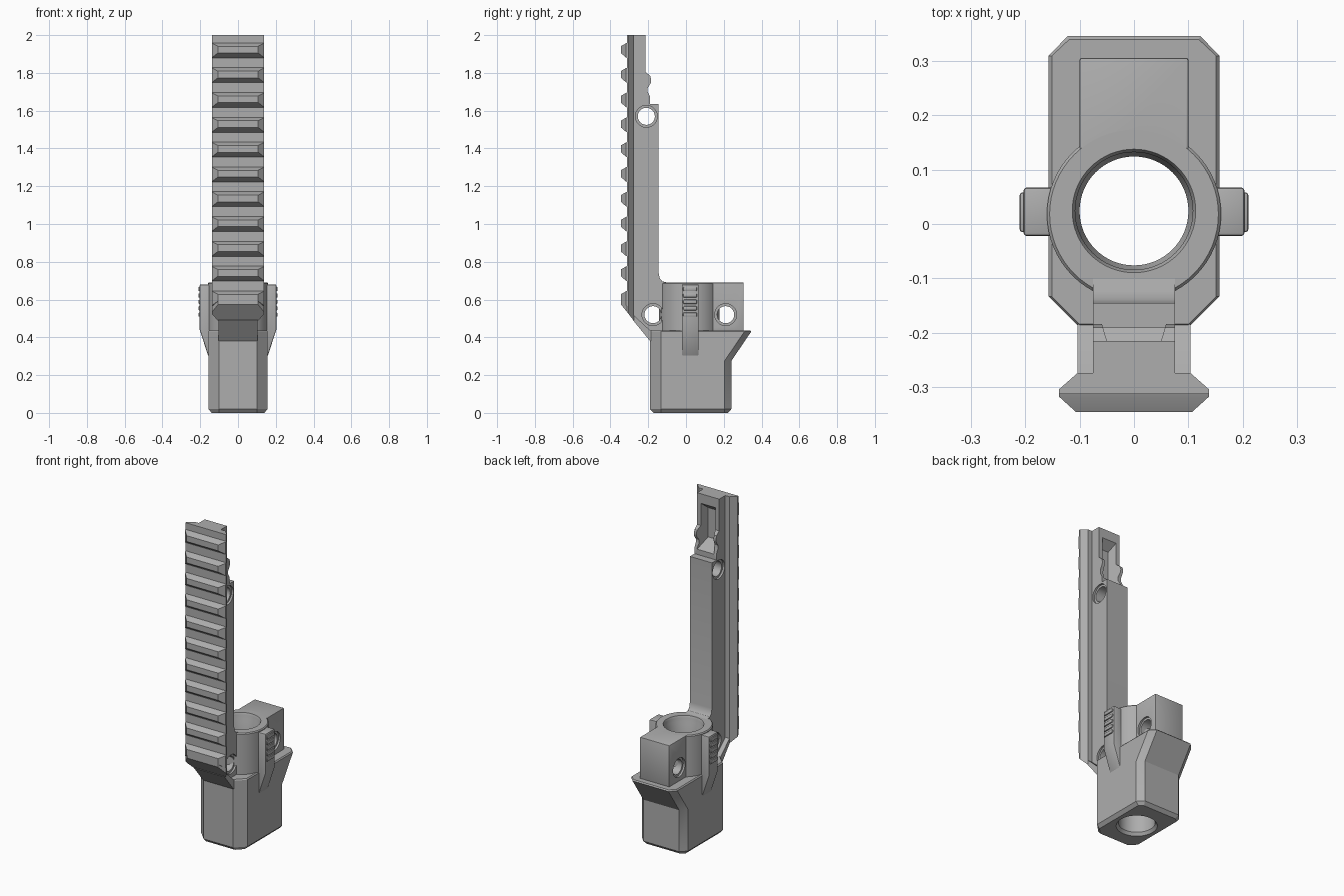
import bpy, bmesh, math
from mathutils import Vector, Matrix

old = bpy.data.objects.get("Cube")
if old:
    bpy.data.objects.remove(old, do_unlink=True)

GREY = (0.42, 0.42, 0.42, 1)
grey = bpy.data.materials.new("plain_grey")
grey.use_nodes = True
grey.diffuse_color = GREY
grey.node_tree.nodes["Principled BSDF"].inputs["Base Color"].default_value = GREY


def finish(name, bm):
    bmesh.ops.recalc_face_normals(bm, faces=bm.faces)
    mesh = bpy.data.meshes.new(name)
    bm.to_mesh(mesh)
    bm.free()
    mesh.materials.append(grey)
    ob = bpy.data.objects.new(name, mesh)
    bpy.context.collection.objects.link(ob)
    return ob


def loft(name, rings, bisect=None):
    """Skin equal-length rings of 3D points and cap both ends."""
    bm = bmesh.new()
    loops = [[bm.verts.new(p) for p in ring] for ring in rings]
    n = len(loops[0])
    for a, b in zip(loops, loops[1:]):
        for i in range(n):
            j = (i + 1) % n
            bm.faces.new((a[i], a[j], b[j], b[i]))
    bm.faces.new(loops[0])
    bm.faces.new(loops[-1])
    if bisect:
        geom = bm.verts[:] + bm.edges[:] + bm.faces[:]
        cut = bmesh.ops.bisect_plane(bm, geom=geom, plane_co=bisect[0],
                                     plane_no=bisect[1], clear_outer=True)
        edges = [e for e in cut["geom_cut"] if isinstance(e, bmesh.types.BMEdge)]
        bmesh.ops.holes_fill(bm, edges=edges)
    return finish(name, bm)


def extrude_x(name, yz, x0, x1):
    return loft(name, [[(x, y, z) for y, z in yz] for x in (x0, x1)])


def extrude_z(name, half, z0, z1, bisect=None):
    """Extrude a profile given as its +x half, mirrored to -x."""
    pts = half + [(-x, y) for x, y in reversed(half)]
    return loft(name, [[(x, y, z) for x, y in pts] for z in (z0, z1)], bisect)


def box(name, lo, hi):
    (a, b, c), (d, e, f) = lo, hi
    return extrude_x(name, [(b, c), (e, c), (e, f), (b, f)], a, d)


def turned(name, profile, centre, axis="Z", sides=64):
    """Solid of revolution from (radius, height) pairs."""
    turn = Matrix.Rotation(math.pi / 2, 4, "Y") if axis == "X" else Matrix()
    rings = []
    for r, h in profile:
        angles = [2 * math.pi * i / sides for i in range(sides)]
        rings.append([Vector(centre) + turn @ Vector((r * math.cos(a), r * math.sin(a), h))
                      for a in angles])
    return loft(name, rings)


def use(ob, mod):
    with bpy.context.temp_override(object=ob, active_object=ob, selected_objects=[ob]):
        bpy.ops.object.modifier_apply(modifier=mod.name)


def carve(ob, *cutters):
    for cutter in cutters:
        mod = ob.modifiers.new("cut", "BOOLEAN")
        mod.operation = "DIFFERENCE"
        mod.solver = "EXACT"
        mod.object = cutter
        use(ob, mod)


def bevel(ob, width):
    mod = ob.modifiers.new("bevel", "BEVEL")
    mod.width = width
    mod.segments = 2
    use(ob, mod)


def pin_hole(name, y, z, half):
    """Cross hole with a shallow counterbore on both sides."""
    step = half - 0.012
    return turned(name, [(0.058, -0.3), (0.058, -step), (0.045, -step),
                         (0.045, step), (0.058, step), (0.058, 0.3)],
                  (0, y, z), "X", 40)


# Cutters
bore = turned("bore_cutter", [(0.122, -0.01), (0.102, 0.018), (0.1, 0.64), (0.108, 0.655),
                              (0.108, 0.678), (0.118, 0.7)], (0, 0.024, 0))
web_low_hole = pin_hole("web_low_hole", -0.175, 0.52, 0.075)
web_high_hole = pin_hole("web_high_hole", -0.21, 1.57, 0.075)
block_hole = pin_hole("block_hole", 0.21, 0.52, 0.1)
recess = loft("recess_cutter", [
    [(-0.035, -0.265, 1.72), (0.035, -0.265, 1.72), (0.035, -0.265, 1.9), (-0.035, -0.265, 1.9)],
    [(-0.06, -0.18, 1.66), (0.06, -0.18, 1.66), (0.06, -0.18, 1.97), (-0.06, -0.18, 1.97)]])


# Lower body: chamfered block flaring out at the back
def body_ring(z, back, inset):
    half = [(0.1, -0.19 + inset), (0.157 - inset, -0.133),
            (0.157 - inset, back - 0.036), (0.122 - inset / 2, back - inset)]
    return [(x, y, z) for x, y in half + [(-x, y) for x, y in reversed(half)]]


body = loft("lower_body", [body_ring(0, 0.24, 0.018), body_ring(0.02, 0.24, 0),
                           body_ring(0.275, 0.24, 0), body_ring(0.43, 0.345, 0),
                           body_ring(0.437, 0.345, 0.006)])
carve(body, bore)

# Collar around the bore and the clamp block behind it
collar = turned("collar", [(0.16, 0.42), (0.16, 0.684), (0.155, 0.69)], (0, 0.018, 0))
carve(collar, bore)
block = box("clamp_block", (-0.1, 0.04, 0.425), (0.1, 0.305, 0.69))
bevel(block, 0.004)
carve(block, bore, block_hole)

# Upright web with stepped back edge
web = extrude_x("upright_web", [
    (-0.28, 2), (-0.215, 2), (-0.215, 1.805), (-0.19, 1.785), (-0.184, 1.765),
    (-0.187, 1.745), (-0.203, 1.72), (-0.203, 1.7), (-0.19, 1.675), (-0.19, 1.635),
    (-0.145, 1.635), (-0.145, 0.74), (-0.138, 0.71), (-0.125, 0.696), (-0.1, 0.69),
    (-0.1, 0.4), (-0.19, 0.4), (-0.28, 0.5)], -0.075, 0.075)
carve(web, web_low_hole, web_high_hole, recess)

# Sloped brace joining rail and body
extrude_x("lower_brace", [(-0.28, 0.49), (-0.19, 0.38), (-0.17, 0.38),
                          (-0.17, 0.43), (-0.19, 0.437), (-0.28, 0.52)], -0.104, 0.104)

# Rail: dovetail strip with a slanted foot
slant = (Vector((0, -0.345, 0.575)), Vector((0, -0.195, -0.155)))
dovetail = [(0.104, -0.274), (0.138, -0.304), (0.138, -0.312)]
rail = extrude_z("rail_strip", dovetail, 0.3, 2, slant)
carve(rail, recess)
extrude_z("rail_foot", dovetail + [(0.105, -0.345)], 0.3, 0.61, slant)


# Cross teeth on the rail front
def tooth_ring(x, y, low, high):
    return [(-x, y, low), (x, y, low), (x, y, high), (-x, y, high)]


for i in range(11):
    z = 0.606 + 0.1313 * i
    loft(f"rail_tooth_{i + 1}", [tooth_ring(0.138, -0.306, z - 0.042, z + 0.042),
                                 tooth_ring(0.138, -0.317, z - 0.038, z + 0.038),
                                 tooth_ring(0.107, -0.345, z - 0.014, z + 0.022)])

# Side latches with grip ridges
for side, s in (("left", 1), ("right", -1)):
    outline = [(0.13, 0.3), (0.157, 0.3), (0.203, 0.44), (0.203, 0.68), (0.13, 0.68)]
    latch = loft(f"{side}_latch", [[(s * x, y, z) for x, z in outline] for y in (-0.022, 0.067)])
    bevel(latch, 0.006)
    for i in range(5):
        z = 0.52 + 0.034 * i
        ridge = box(f"{side}_grip_{i + 1}", (s * 0.19, -0.015, z - 0.011),
                    (s * 0.21, 0.058, z + 0.011))
        bevel(ridge, 0.005)

for cutter in (bore, web_low_hole, web_high_hole, block_hole, recess):
    bpy.data.objects.remove(cutter, do_unlink=True)

# Smooth round surfaces, keep hard edges
for ob in bpy.context.scene.objects:
    ob.select_set(ob.type == "MESH" and grey.name in ob.data.materials)
    if ob.select_get():
        bpy.context.view_layer.objects.active = ob
bpy.ops.object.shade_smooth_by_angle(angle=math.radians(30))
